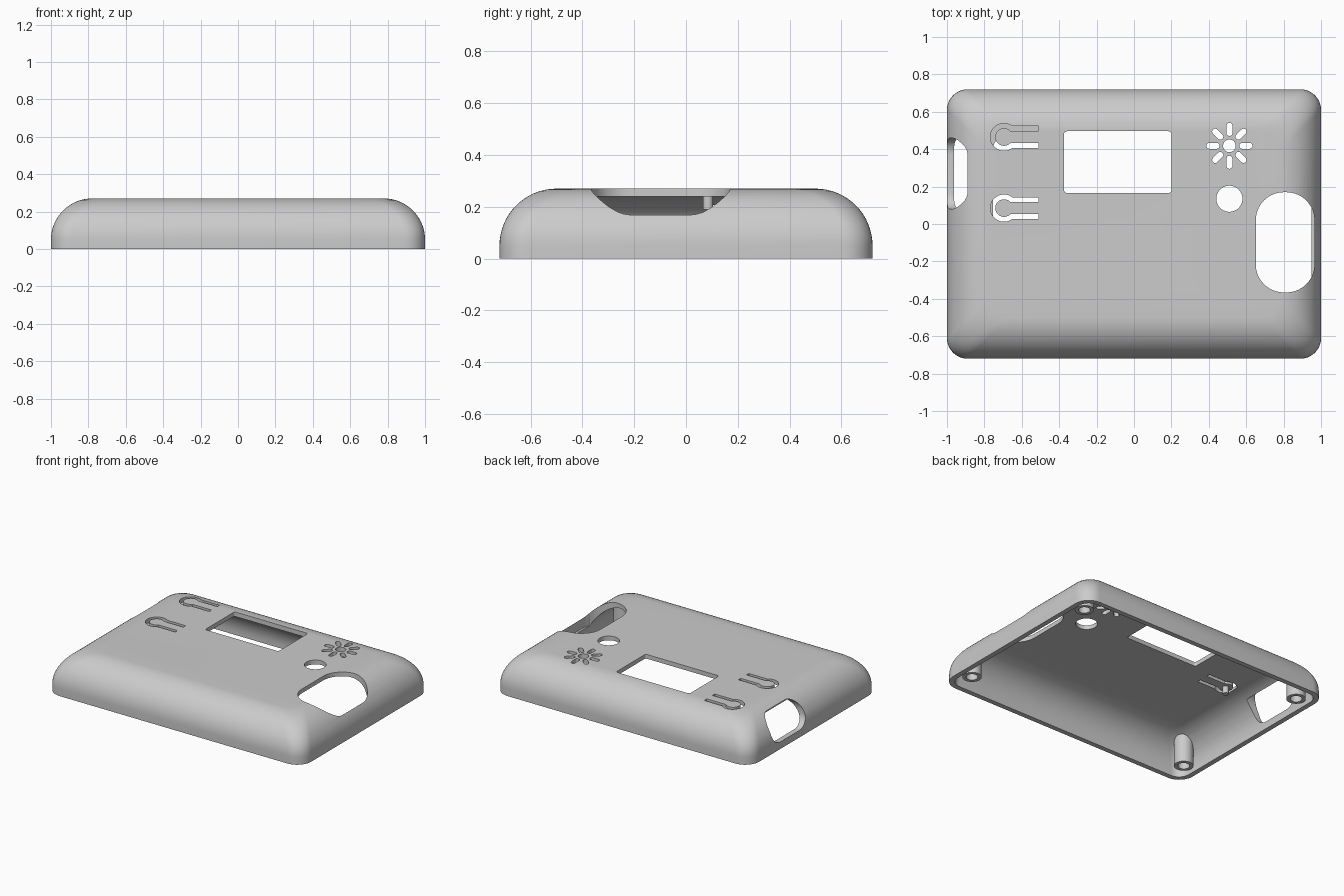
import bpy, bmesh
from math import pi, sin, cos, asin, radians
from mathutils import Vector, Matrix

cube = bpy.data.objects.get("Cube")
if cube:
    bpy.data.objects.remove(cube, do_unlink=True)

grey = bpy.data.materials.new("plain grey")
grey.use_nodes = True
grey.diffuse_color = (0.6, 0.6, 0.6, 1)
grey.node_tree.nodes["Principled BSDF"].inputs["Base Color"].default_value = (0.6, 0.6, 0.6, 1)


def make_object(name, bm):
    bmesh.ops.recalc_face_normals(bm, faces=bm.faces)
    mesh = bpy.data.meshes.new(name)
    bm.to_mesh(mesh)
    bm.free()
    mesh.materials.append(grey)
    obj = bpy.data.objects.new(name, mesh)
    bpy.context.collection.objects.link(obj)
    return obj


def subtract(target, cutter):
    mod = target.modifiers.new("cut", 'BOOLEAN')
    mod.operation, mod.solver, mod.object = 'DIFFERENCE', 'EXACT', cutter
    bpy.context.view_layer.objects.active = target
    bpy.ops.object.modifier_apply(modifier=mod.name)
    bpy.data.objects.remove(cutter, do_unlink=True)


# Outlines, all as lists of 2D points
def rounded_rect(hx, hy, r, segs=10):
    pts = []
    for k, (sx, sy) in enumerate([(1, 1), (-1, 1), (-1, -1), (1, -1)]):
        for i in range(segs + 1):
            a = (k + i / segs) * pi / 2
            pts.append((sx * (hx - r) + r * cos(a), sy * (hy - r) + r * sin(a)))
    return pts


def circle(r, segs=32):
    return [(r * cos(2 * pi * i / segs), r * sin(2 * pi * i / segs)) for i in range(segs)]


def ribbon(path, width):
    left, right = [], []
    for i, p in enumerate(path):
        into = (p - path[max(i - 1, 0)]).normalized()
        out = (path[min(i + 1, len(path) - 1)] - p).normalized()
        t = (into + out).normalized()
        n = Vector((-t.y, t.x)) * width / 2
        if into.length and out.length:
            n /= max(t.dot(out), 0.5)
        left.append(p + n)
        right.append(p - n)
    return left + right[::-1]


def prism(bm, outline, z0, z1, matrix):
    low = [bm.verts.new(matrix @ Vector((x, y, z0))) for x, y in outline]
    high = [bm.verts.new(matrix @ Vector((x, y, z1))) for x, y in outline]
    bm.faces.new(low[::-1])
    bm.faces.new(high)
    for i in range(len(low)):
        j = (i + 1) % len(low)
        bm.faces.new((low[i], low[j], high[j], high[i]))


def at(x, y, angle=0):
    return Matrix.Translation((x, y, 0)) @ Matrix.Rotation(angle, 4, 'Z')


# Box with rounded corners and a rounded-over top
def dome_box(name, hx, hy, bottom, top, fillet, corner, steps=16):
    bm = bmesh.new()
    levels = [(0, bottom)]
    for i in range(steps + 1):
        a = i / steps * pi / 2
        levels.append((fillet * (1 - cos(a)), top - fillet + fillet * sin(a)))
    rings = [[bm.verts.new((x, y, z)) for x, y in rounded_rect(hx - d, hy - d, corner)]
             for d, z in levels]
    for a, b in zip(rings, rings[1:]):
        for i in range(len(a)):
            j = (i + 1) % len(a)
            bm.faces.new((a[i], a[j], b[j], b[i]))
    bm.faces.new(rings[0][::-1])
    bm.faces.new(rings[-1])
    return make_object(name, bm)


posts = [(sx * 0.885, sy * 0.56) for sx in (1, -1) for sy in (1, -1)]
buttons = [(-0.695, 0.465), (-0.695, 0.085)]

# Shell and hollow; screw posts and button pins stay solid in the hollow
case = dome_box("case_top_shell", 1, 0.72, 0, 0.27, 0.22, 0.11)
cavity = dome_box("cavity", 0.965, 0.685, -0.05, 0.24, 0.22, 0.08)
bm = bmesh.new()
for x, y in posts:
    prism(bm, circle(0.062), 0.015, 0.4, at(x, y))
for x, y in buttons:
    prism(bm, circle(0.02, 20), 0.19, 0.4, at(x, y))
subtract(cavity, make_object("posts_and_pins", bm))
subtract(case, cavity)

# Openings
bm = bmesh.new()
# Screw bores
for x, y in posts:
    prism(bm, circle(0.038), -0.1, 0.11, at(x, y))
# Display window, large side opening and round hole
prism(bm, rounded_rect(0.287, 0.165, 0.015, 4), 0.1, 0.4, at(-0.087, 0.331))
prism(bm, rounded_rect(0.157, 0.268, 0.15), 0.1, 0.4, at(0.808, -0.098))
prism(bm, circle(0.07, 40), 0.1, 0.4, at(0.51, 0.135))
# Sunburst grille
prism(bm, circle(0.034), 0.1, 0.4, at(0.51, 0.418))
for k in range(8):
    spot = at(0.51, 0.418, k * pi / 4) @ Matrix.Translation((0.088, 0, 0))
    prism(bm, rounded_rect(0.035, 0.016, 0.0155, 5), 0.1, 0.4, spot)
# Keyhole slots that free the flexible buttons
start = asin(0.045 / 0.06)
arc = [start + (2 * pi - 2 * start) * i / 32 for i in range(33)]
path = [Vector((0.185, 0.045))] + [Vector((0.06 * cos(a), 0.06 * sin(a))) for a in arc]
path.append(Vector((0.185, -0.045)))
for x, y in buttons:
    prism(bm, ribbon(path, 0.026), 0.2395, 0.4, at(x, y))
# Cable opening through the side wall
side = Matrix.Translation((0, 0.27, 0.145)) @ Matrix(
    ((0, 0, 1, 0), (1, 0, 0, 0), (0, 1, 0, 0), (0, 0, 0, 1)))
prism(bm, rounded_rect(0.19, 0.095, 0.085), -1.2, -0.86, side)
subtract(case, make_object("openings", bm))

bpy.ops.object.select_all(action='DESELECT')
case.select_set(True)
bpy.context.view_layer.objects.active = case
bpy.ops.object.shade_smooth_by_angle(angle=radians(30))
